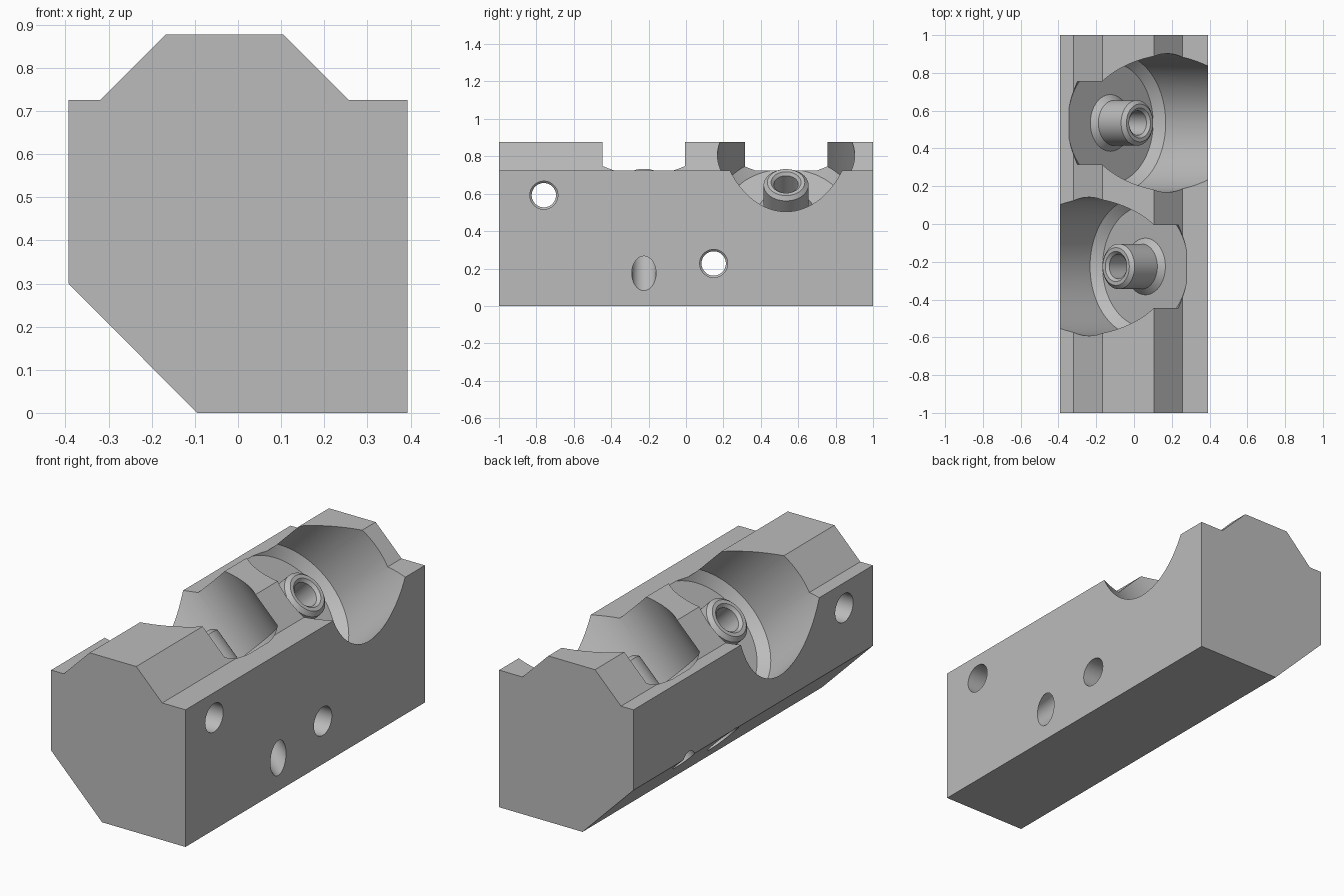
import bpy, bmesh, math
from mathutils import Matrix, Vector

cube = bpy.data.objects.get("Cube")
if cube:
    bpy.data.objects.remove(cube, do_unlink=True)

grey = bpy.data.materials.new("plain grey")
grey.use_nodes = True
colour = (0.5, 0.5, 0.5, 1)
grey.diffuse_color = colour
grey.node_tree.nodes["Principled BSDF"].inputs["Base Color"].default_value = colour


def finish(name, bm):
    bmesh.ops.recalc_face_normals(bm, faces=bm.faces)
    mesh = bpy.data.meshes.new(name)
    bm.to_mesh(mesh)
    bm.free()
    mesh.materials.append(grey)
    obj = bpy.data.objects.new(name, mesh)
    bpy.context.collection.objects.link(obj)
    return obj


def lathe(name, profile, origin, axis, steps=96):
    """Closed solid of revolution from (radius, height) points, starting and ending on the axis."""
    bm = bmesh.new()
    verts = [bm.verts.new((r, 0, h)) for r, h in profile]
    edges = [bm.edges.new(pair) for pair in zip(verts, verts[1:])]
    bmesh.ops.spin(bm, geom=verts + edges, cent=(0, 0, 0), axis=(0, 0, 1),
                   angle=math.tau, steps=steps, use_merge=True)
    bmesh.ops.remove_doubles(bm, verts=bm.verts, dist=0.0001)
    turn = Vector(axis).to_track_quat('Z', 'Y').to_matrix().to_4x4()
    bmesh.ops.transform(bm, matrix=Matrix.Translation(origin) @ turn, verts=bm.verts)
    obj = finish(name, bm)
    obj.hide_render = True
    return obj


# Block: end outline extruded along its length
outline = [(-0.393, 0.3), (-0.393, 0.725), (-0.32, 0.725), (-0.168, 0.877),
           (0.105, 0.877), (0.257, 0.725), (0.393, 0.725), (0.393, 0), (-0.095, 0)]
bm = bmesh.new()
end = bm.faces.new([bm.verts.new((x, -1, z)) for x, z in outline])
sweep = bmesh.ops.extrude_face_region(bm, geom=[end])
bmesh.ops.translate(bm, vec=(0, 2, 0),
                    verts=[v for v in sweep["geom"] if isinstance(v, bmesh.types.BMVert)])
block = finish("block", bm)

# Tilted round pocket that leaves a bored boss standing on its floor
pocket = [(0, -0.8), (0.065, -0.8), (0.065, 0.205), (0.08, 0.22), (0.1, 0.22),
          (0.12, 0.2), (0.12, 0.03), (0.15, 0), (0.32, 0), (0.367, 0.047),
          (0.367, 1.2), (0, 1.2)]
# Cross hole with a slightly narrower middle
cross = [(0, -0.6), (0.075, -0.6), (0.075, -0.1), (0.065, -0.09),
         (0.065, 0.09), (0.075, 0.1), (0.075, 0.6), (0, 0.6)]

cutters = [
    lathe("back_pocket_cutter", pocket, (-0.125, 0.535, 0.505), (1, 0, 1)),
    lathe("front_pocket_cutter", pocket, (0.06, -0.225, 0.507), (-1, 0, 1)),
    lathe("upper_hole_cutter", cross, (0, -0.76, 0.592), (1, 0, 0)),
    lathe("lower_hole_cutter", cross, (0, 0.148, 0.227), (1, 0, 0)),
]

bpy.ops.object.select_all(action='DESELECT')
block.select_set(True)
bpy.context.view_layer.objects.active = block
for cutter in cutters:
    cut = block.modifiers.new(cutter.name, 'BOOLEAN')
    cut.operation = 'DIFFERENCE'
    cut.solver = 'EXACT'
    cut.object = cutter
    bpy.ops.object.modifier_apply(modifier=cut.name)
    bpy.data.objects.remove(cutter, do_unlink=True)

bpy.ops.object.shade_smooth_by_angle(angle=math.radians(25))
